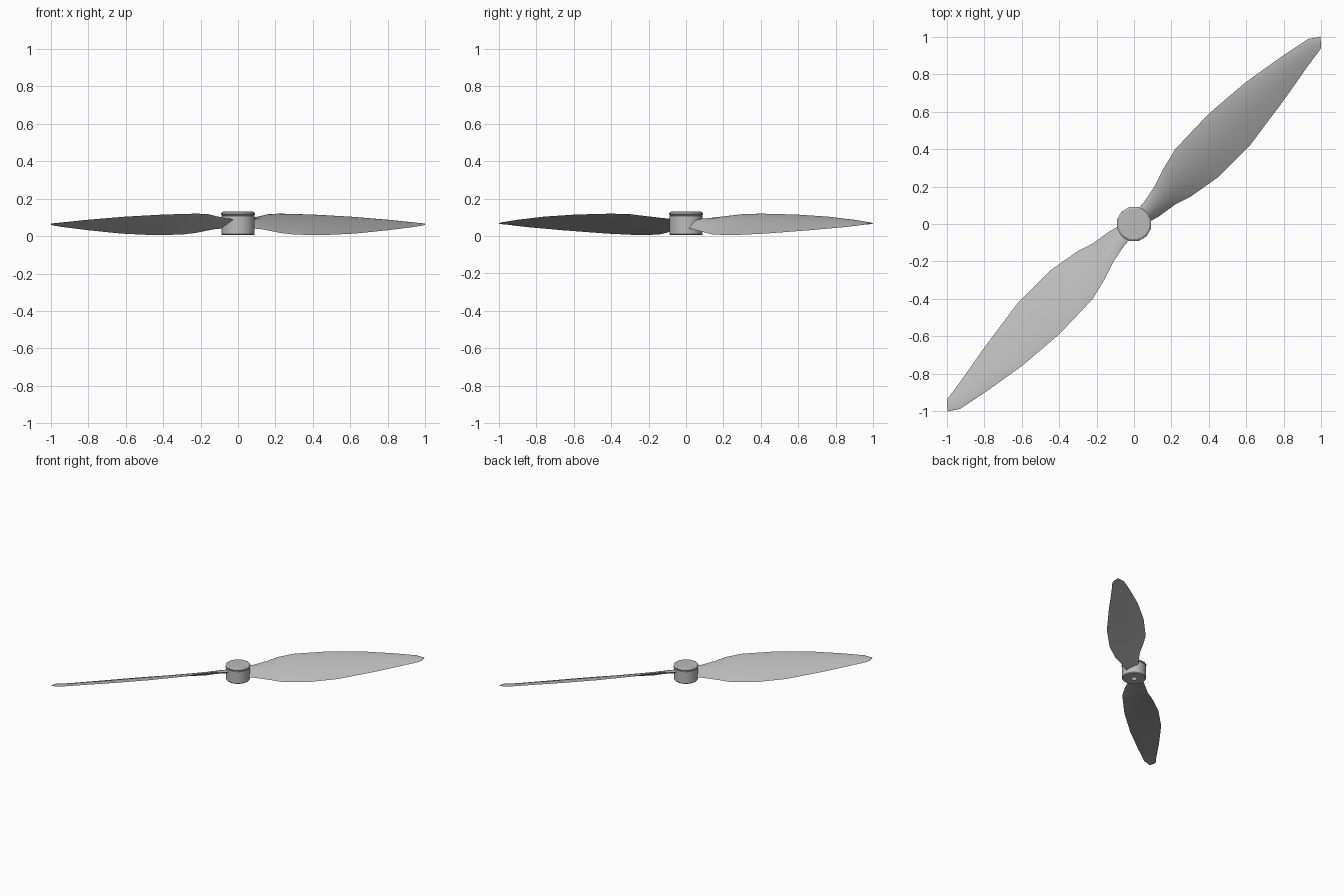
import bpy, bmesh, math
from mathutils import Vector

cube = bpy.data.objects.get("Cube")
if cube:
    bpy.data.objects.remove(cube)

grey = bpy.data.materials.new("plain grey")
grey.use_nodes = True
colour = (0.5, 0.5, 0.5, 1)
grey.diffuse_color = colour
grey.node_tree.nodes["Principled BSDF"].inputs["Base Color"].default_value = colour


def finish(name, bm, angle):
    bmesh.ops.recalc_face_normals(bm, faces=bm.faces[:])
    mesh = bpy.data.meshes.new(name)
    bm.to_mesh(mesh)
    bm.free()
    mesh.materials.append(grey)
    obj = bpy.data.objects.new(name, mesh)
    bpy.context.collection.objects.link(obj)
    bpy.ops.object.select_all(action="DESELECT")
    obj.select_set(True)
    bpy.context.view_layer.objects.active = obj
    bpy.ops.object.shade_smooth_by_angle(angle=math.radians(angle))
    return obj


def lathe(name, profile, sides, angle=35):
    """Spin (radius, height) points about z; a zero radius closes the end."""
    bm = bmesh.new()
    rings = []
    for r, z in profile:
        n = 1 if r == 0 else sides
        rings.append([bm.verts.new((r * math.cos(math.tau * (i + .5) / sides),
                                    r * math.sin(math.tau * (i + .5) / sides), z))
                      for i in range(n)])
    for a, b in zip(rings, rings[1:]):
        for i in range(sides):
            j = (i + 1) % sides
            quad = [a[i % len(a)], a[j % len(a)], b[j % len(b)], b[i % len(b)]]
            bm.faces.new(list(dict.fromkeys(quad)))
    return finish(name, bm, angle)


# Hub with a blind shaft hole underneath, and a faceted cap on top
lathe("hub", [(0, .06), (.022, .06), (.022, .006), (.084, .006), (.09, .012),
              (.09, .108), (.083, .114), (0, .114)], 24)
lathe("hub_cap", [(0, .11), (.088, .11), (.094, .115), (.094, .123),
                  (.084, .13), (0, .13)], 12, 20)

# Blade edges as (distance from axis, sideways offset, height)
LEADING = [(.05, -.04, .085), (.12, -.045, .092), (.22, -.064, .105), (.325, -.099, .117),
           (.44, -.127, .120), (.70, -.134, .115), (.96, -.113, .104),
           (1.20, -.073, .087), (1.355, -.042, .073), (1.412, -.004, .066)]
TRAILING = [(.05, .045, .042), (.12, .065, .036), (.235, .083, .017), (.315, .110, .008),
            (.495, .141, .005), (.735, .141, .013), (1.03, .099, .031),
            (1.26, .059, .048), (1.345, .047, .056), (1.372, .042, .060)]
THICKNESS = [.030, .027, .022, .020, .018, .016, .012, .009, .006, .004]
CHORD = (.06, .2, .4, .6, .8, .94)


def blade(name, sign):
    along = Vector((1, 1, 0)).normalized() * sign
    side = Vector((1, -1, 0)).normalized() * sign
    bm = bmesh.new()
    rings = []
    for lead, trail, thick in zip(LEADING, TRAILING, THICKNESS):
        p, q = (along * e[0] + side * e[1] + Vector((0, 0, e[2])) for e in (lead, trail))
        up = (q - p).cross(along * sign).normalized()
        up *= 1 if up.z > 0 else -1

        def point(t, share):
            bulge = math.sin(math.pi * t ** .8)
            return bm.verts.new(p.lerp(q, t) + up * thick * share * bulge)

        ring = [bm.verts.new(p)] + [point(t, .75) for t in CHORD] + [bm.verts.new(q)]
        ring += [point(t, -.2) for t in reversed(CHORD)]
        rings.append(ring)
    for a, b in zip(rings, rings[1:]):
        for i in range(len(a)):
            j = (i + 1) % len(a)
            bm.faces.new((a[i], a[j], b[j], b[i]))
    bm.faces.new(rings[0])
    bm.faces.new(rings[-1])
    return finish(name, bm, 50)


blade("left_blade", 1)
blade("right_blade", -1)
